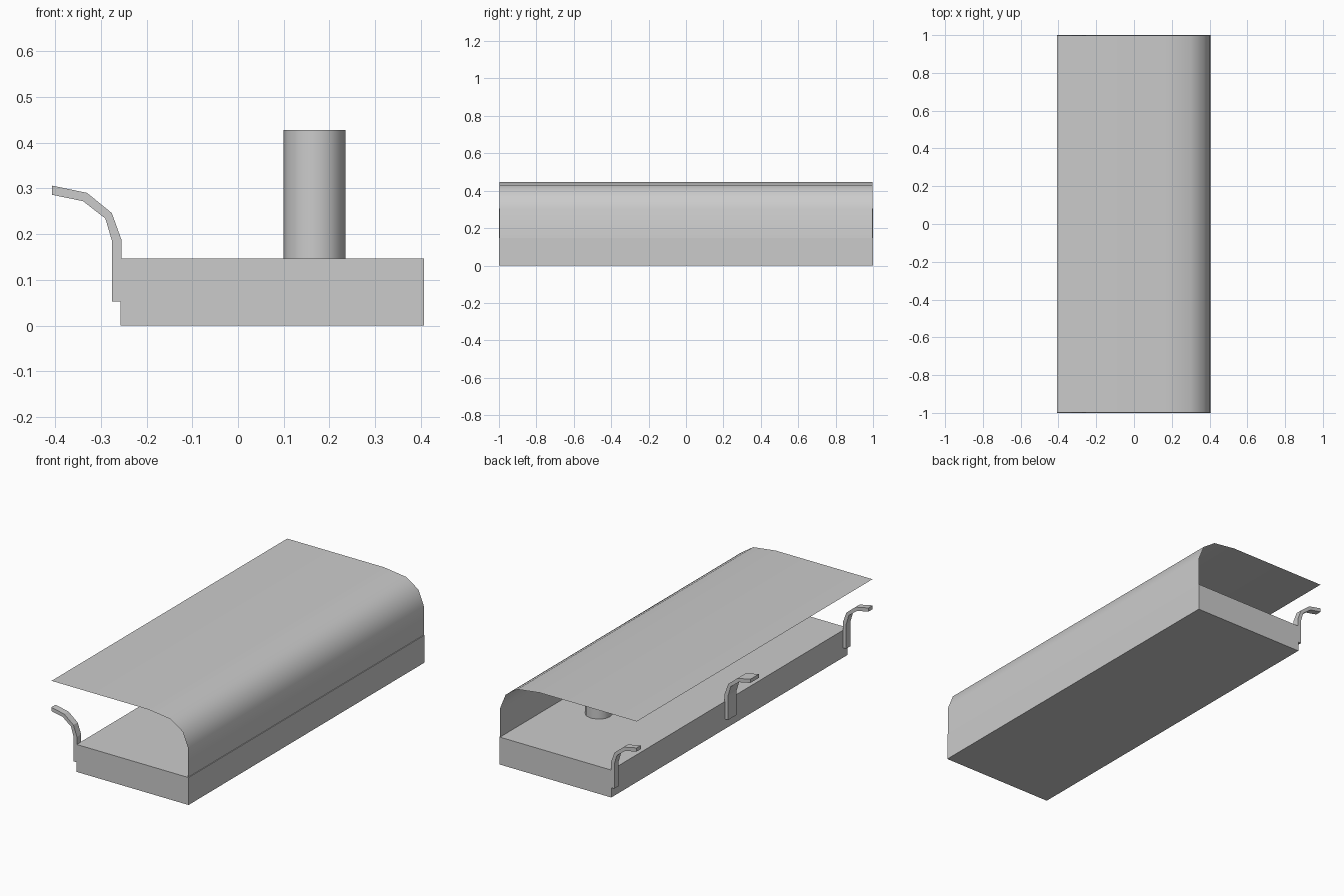
import bpy, bmesh, math

if "Cube" in bpy.data.objects:
    bpy.data.objects.remove(bpy.data.objects["Cube"])


def finish(name, bm, angle=None):
    bmesh.ops.recalc_face_normals(bm, faces=bm.faces)
    mesh = bpy.data.meshes.new(name)
    bm.to_mesh(mesh)
    bm.free()
    ob = bpy.data.objects.new(name, mesh)
    bpy.context.collection.objects.link(ob)
    if angle:
        bpy.ops.object.select_all(action='DESELECT')
        ob.select_set(True)
        bpy.context.view_layer.objects.active = ob
        bpy.ops.object.shade_smooth_by_angle(angle=math.radians(angle))
    return ob


def extrude_profile(name, profile, y0, y1, closed=True, angle=None):
    """Sweep an (x, z) profile from y0 to y1; an open profile gives a sheet."""
    bm = bmesh.new()
    a = [bm.verts.new((x, y0, z)) for x, z in profile]
    b = [bm.verts.new((x, y1, z)) for x, z in profile]
    n = len(profile)
    for i in range(n if closed else n - 1):
        j = (i + 1) % n
        bm.faces.new((a[i], a[j], b[j], b[i]))
    if closed:
        bm.faces.new(a)
        bm.faces.new(b[::-1])
    return finish(name, bm, angle)


# Base slab
extrude_profile("base", [(-0.257, 0), (0.407, 0), (0.407, 0.147), (-0.257, 0.147)], -1, 1)

# Thin curved cover, rising just inside the right edge of the base
cover = [(0.403, 0.052), (0.403, 0.303), (0.371, 0.382), (0.300, 0.430),
         (0.168, 0.447), (-0.407, 0.447)]
extrude_profile("cover", cover, -0.998, 0.998, closed=False, angle=50)

# Curled brackets along the left edge: half width at the ends, full in the middle
bracket = [(-0.255, 0.052), (-0.255, 0.188), (-0.276, 0.246), (-0.330, 0.290),
           (-0.407, 0.306), (-0.407, 0.286), (-0.339, 0.272), (-0.290, 0.234),
           (-0.275, 0.183), (-0.275, 0.052)]
for label, y0, y1 in (("front", -1, -0.964), ("middle", -0.036, 0.036), ("back", 0.964, 1)):
    extrude_profile(label + "_bracket", bracket, y0, y1)

# Round posts under the cover
for label, y in (("front", -0.5), ("back", 0.5)):
    bm = bmesh.new()
    bmesh.ops.create_cone(bm, cap_ends=True, segments=12, radius1=0.068,
                          radius2=0.068, depth=0.281)
    bmesh.ops.translate(bm, verts=bm.verts, vec=(0.167, y, 0.2875))
    finish(label + "_post", bm, 40)
